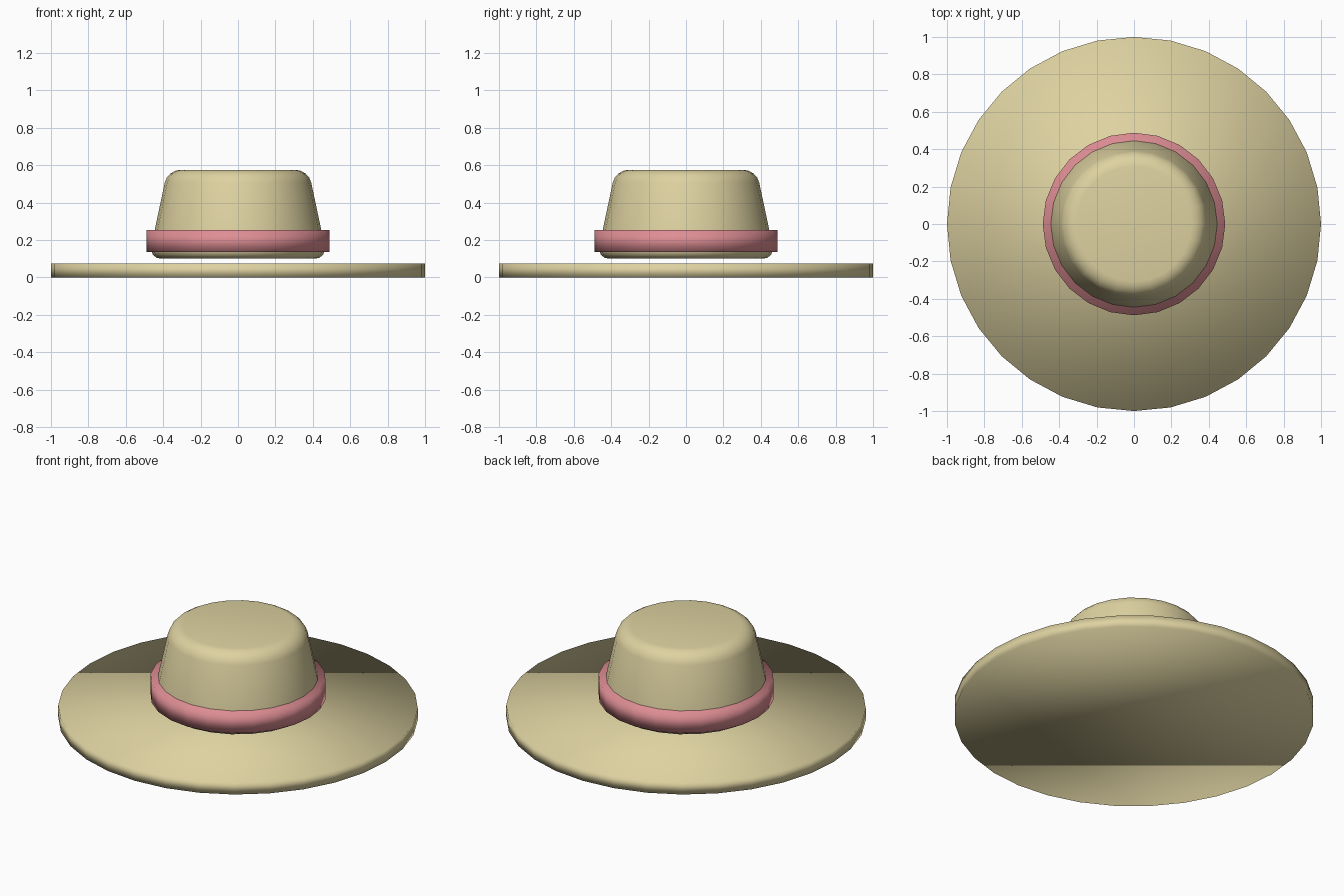
import bpy

cube = bpy.data.objects.get("Cube")
if cube:
    bpy.data.objects.remove(cube, do_unlink=True)


def make_material(name, color):
    mat = bpy.data.materials.new(name)
    mat.use_nodes = True
    mat.diffuse_color = color
    for node in mat.node_tree.nodes:
        if node.type == "BSDF_PRINCIPLED":
            node.inputs["Base Color"].default_value = color
    return mat


def make_disc(name, mat, sides, bottom_radius, top_radius, z_low, z_high, bevel=0):
    """Capped cone or cylinder, smooth shaded, with optional rounded rims."""
    bpy.ops.mesh.primitive_cone_add(
        vertices=sides, radius1=bottom_radius, radius2=top_radius,
        depth=z_high - z_low, location=(0, 0, (z_low + z_high) / 2))
    obj = bpy.context.object
    obj.name = name
    obj.data.materials.append(mat)
    if bevel:
        mod = obj.modifiers.new("rounded_rims", "BEVEL")
        mod.width = bevel
        mod.segments = 4
        mod.limit_method = "ANGLE"
        mod.angle_limit = 0.8
    bpy.ops.object.shade_smooth()
    return obj


straw = make_material("straw", (0.73, 0.645, 0.356, 1))
pink = make_material("pink_ribbon", (0.73, 0.27, 0.296, 1))

# Wide flat brim
make_disc("brim", straw, 32, 1.0, 1.0, 0.0, 0.073)
# Tapered crown with rounded rims, standing just above the brim
make_disc("crown", straw, 24, 0.478, 0.377, 0.10, 0.575, bevel=0.068)
# Ribbon around the foot of the crown
make_disc("ribbon_band", pink, 24, 0.488, 0.488, 0.136, 0.254)
